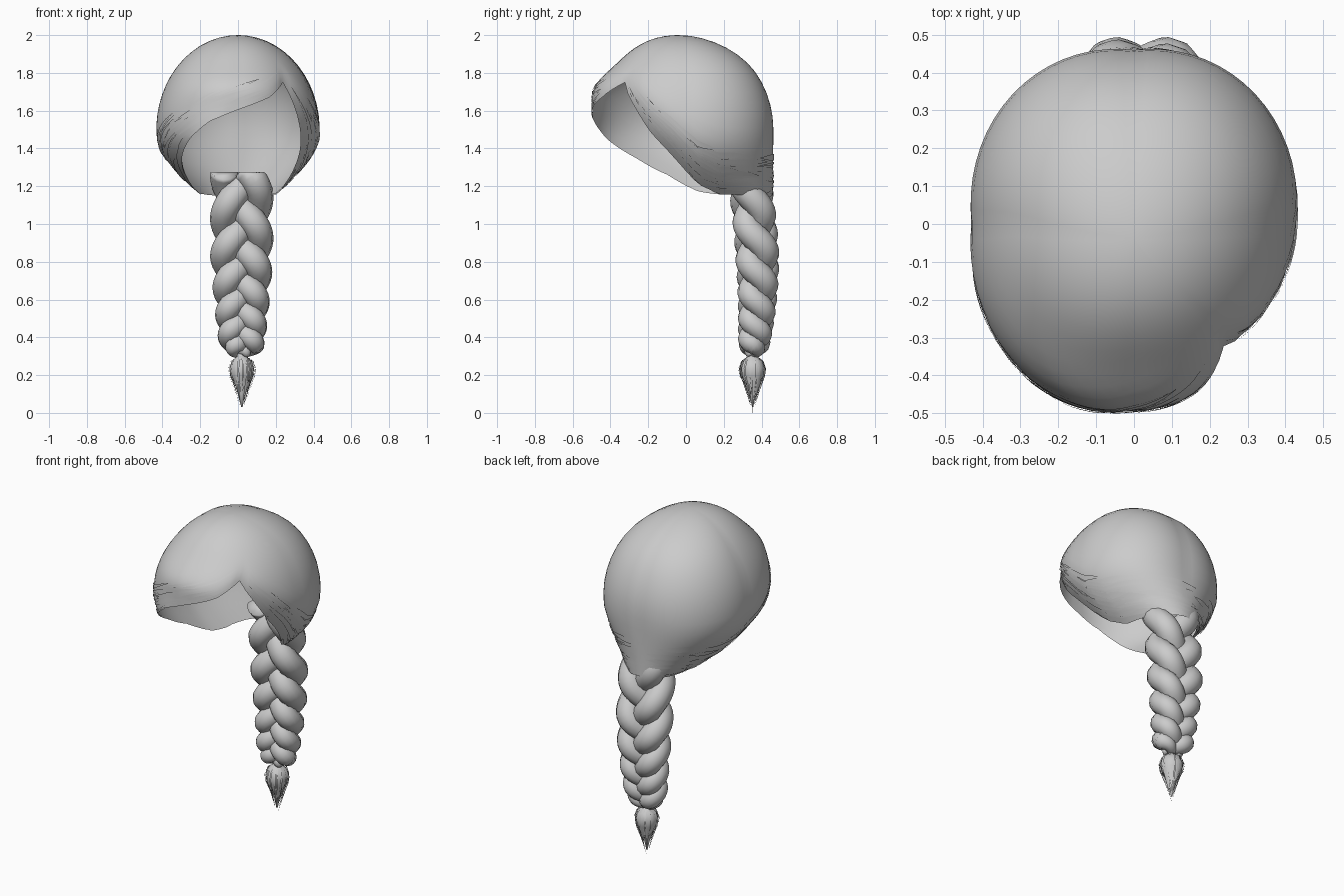
import bpy, bmesh, math, random
from mathutils import Vector

if "Cube" in bpy.data.objects:
    bpy.data.objects.remove(bpy.data.objects["Cube"])

random.seed(4)
hair = bpy.data.materials.new("hair_grey")
hair.diffuse_color = (0.6, 0.6, 0.6, 1)
hair.use_nodes = True
hair.node_tree.nodes["Principled BSDF"].inputs["Base Color"].default_value = hair.diffuse_color


def finish(name, bm):
    """Turn a bmesh into a smooth-shaded object."""
    for f in bm.faces:
        f.smooth = True
    me = bpy.data.meshes.new(name)
    bm.to_mesh(me)
    bm.free()
    me.materials.append(hair)
    ob = bpy.data.objects.new(name, me)
    bpy.context.collection.objects.link(ob)
    return ob


def tube(bm, pts, radii, sides=12):
    """Round tube of varying radius along a path, capped at both ends."""
    rings = []
    for i, p in enumerate(pts):
        d = (pts[min(i + 1, len(pts) - 1)] - pts[max(i - 1, 0)]).normalized()
        u = d.cross(Vector((0, 1, 0))).normalized()
        v = d.cross(u)
        rings.append([bm.verts.new(p + radii[i] * (u * math.cos(a) + v * math.sin(a)))
                      for a in (math.tau * k / sides for k in range(sides))])
    for r0, r1 in zip(rings, rings[1:]):
        for k in range(sides):
            j = (k + 1) % sides
            bm.faces.new((r0[k], r0[j], r1[j], r1[k]))
    bm.faces.new(rings[0][::-1])
    bm.faces.new(rings[-1])


def strip(bm, left, right):
    """Thin flat lock of hair between two edges."""
    a = [bm.verts.new(p) for p in left]
    b = [bm.verts.new(p) for p in right]
    for i in range(len(a) - 1):
        bm.faces.new((a[i], b[i], b[i + 1], a[i + 1]))


# Height of the hairline around the head: (angle from front, z), + is right
RIM = [(-180, 1.15), (-115, 1.16), (-97, 1.18), (-68, 1.30), (-40, 1.44), (-20, 1.545),
       (0, 1.605), (25, 1.67), (45, 1.75), (58, 1.60), (67, 1.50), (78, 1.40),
       (90, 1.28), (98, 1.21), (112, 1.16), (180, 1.15)]


def rim_z(deg):
    deg = (deg + 180) % 360 - 180
    for (a0, z0), (a1, z1) in zip(RIM, RIM[1:]):
        if a0 <= deg <= a1:
            return z0 + (z1 - z0) * (deg - a0) / (a1 - a0)


def cap_point(deg, t, lift=0.0):
    """Point on the hair shell: t = 0 at the crown, 1 at the hairline."""
    az = math.radians(deg)
    phi = t * math.acos((rim_z(deg) - 1.5) / 0.5)
    s, z = math.sin(phi), 1.5 + 0.5 * math.cos(phi)
    front, right = math.cos(az) > 0, math.sin(az) > 0
    sx, sy = s, s
    if z < 1.5:                                   # narrow nape, straight back
        sx = s ** 1.6
        if not front:
            sy = 1.0
    g = 1.0
    if not (front and right):                     # fuller at the diagonals
        g += 0.055 * abs(math.sin(2 * az)) * min(1, max(0, (z - 1.25) / 0.2))
    u = max(0.0, (t - 0.72) / 0.28)               # edges curl inward at the sides
    x = 0.43 * g * sx * math.sin(az) * (1 - 0.2 * u * u * math.sin(az) ** 2)
    y = -(0.5 if front else 0.46) * g * sy * math.cos(az)
    y -= 0.04 * max(0.0, (z - 1.8) / 0.2) ** 2    # crown sits a little forward
    if front:                                     # swept fringe bulge
        y -= 0.035 * math.exp(-((z - 1.73) / 0.09) ** 2) * math.cos(az) ** 2
    p = Vector((x, max(y, -0.496), z))
    return p + lift * (p - Vector((0, 0, 1.5))).normalized()


# Hair shell
bm = bmesh.new()
N, ROWS = 72, 18
crown = bm.verts.new((0, -0.04, 2.0))
rows = [[bm.verts.new(cap_point(-180 + 360 * k / N, r / ROWS)) for k in range(N)]
        for r in range(1, ROWS + 1)]
for k in range(N):
    j = (k + 1) % N
    bm.faces.new((crown, rows[0][k], rows[0][j]))
    for r0, r1 in zip(rows, rows[1:]):
        bm.faces.new((r0[k], r1[k], r1[j], r0[j]))
finish("hair_cap", bm)

# Loose locks following the hairline back to the nape
bm = bmesh.new()
for i in range(110):
    span = random.uniform(25, 50)
    start = random.uniform(47, 150) if i % 2 else random.uniform(-190, 44 - span)
    t0 = random.uniform(0.8, 1.0)
    t1 = t0 + random.uniform(-0.03, 0.03)
    lift, w = random.uniform(0.001, 0.006), random.uniform(0.006, 0.018)
    lo, hi = [], []
    for q in range(13):
        f = q / 12
        t = min(t0 + (t1 - t0) * f, 0.995)
        h = w * math.sin(math.pi * (0.04 + 0.92 * f))
        lo.append(cap_point(start + span * f, t + h, lift))
        hi.append(cap_point(start + span * f, t - h, lift))
    strip(bm, hi, lo)
finish("hairline_locks", bm)

# Three-strand braid, tightening towards the bottom
for k in range(3):
    bm = bmesh.new()
    pts, radii = [], []
    for i in range(85):
        n = -0.6 + 6.35 * i / 84
        z = 1.14 - 0.23 * n + 0.0148 * n * n
        s = (1 - 0.08 * max(0, n - 1.5)) * min(1, 0.3 + 0.7 * (5.9 - n) / 0.9)
        th = math.pi / 2 + math.tau / 3 * (n + k)
        yc = 0.33 + 0.05 * math.sin(math.pi * (1.28 - z) / 1.15)
        pts.append(Vector((0.02 + 0.095 * s * math.sin(th),
                           yc - 0.045 * s * math.sin(2 * th), z)))
        radii.append(0.073 * s)
    tube(bm, pts, radii)
    for v in bm.verts:                            # flat top inside the cap
        v.co.z = min(v.co.z, 1.275)
    finish("braid_strand_%d" % (k + 1), bm)

# Tuft core below the tie
TX, TY = 0.02, 0.353
bm = bmesh.new()
core = [(0.33, 0.03), (0.295, 0.022), (0.275, 0.05), (0.24, 0.064), (0.2, 0.06),
        (0.15, 0.035), (0.1, 0.018), (0.03, 0.003)]
tube(bm, [Vector((TX, TY, z)) for z, r in core], [r for z, r in core], 14)
finish("tuft_core", bm)

# Loose tuft hairs
bm = bmesh.new()
for i in range(56):
    a = math.tau * i / 56 + random.uniform(-0.1, 0.1)
    out, side = Vector((math.cos(a), math.sin(a), 0)), Vector((-math.sin(a), math.cos(a), 0))
    end = 0.0 if i == 0 else random.uniform(0.03, 0.15)
    bulge, tip = random.uniform(0.055, 0.076), 0.003 + 0.25 * end
    path = [(0.3, 0.024, 0.003), (0.275, bulge * 0.8, 0.005), (0.235, bulge, 0.005),
            (0.195, bulge * 0.92, 0.005),
            (0.195 + (end - 0.195) * 0.5, bulge * 0.45 + tip * 0.4, 0.004), (end, tip, 0.0006)]
    mids = [(Vector((TX, TY, z)) + out * r, side * w) for z, r, w in path]
    strip(bm, [m - w for m, w in mids], [m + w for m, w in mids])
finish("tuft_hairs", bm)
